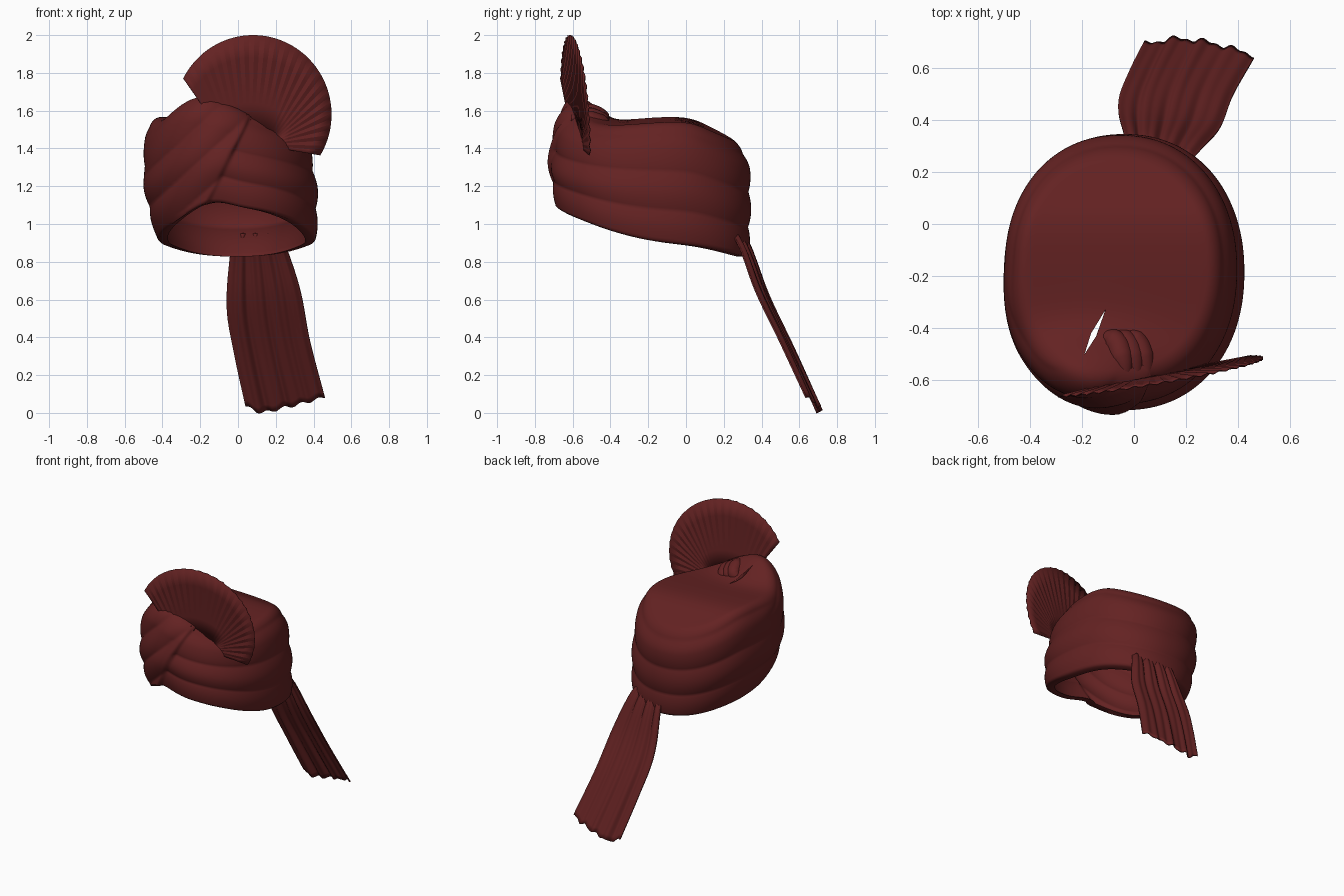
import bpy, bmesh, math
from mathutils import Vector

cube = bpy.data.objects.get("Cube")
if cube:
    bpy.data.objects.remove(cube)

cloth = bpy.data.materials.new("dark red cloth")
cloth.use_nodes = True
colour = (0.126, 0.016, 0.016, 1)
cloth.diffuse_color = colour
shader = cloth.node_tree.nodes["Principled BSDF"]
shader.inputs["Base Color"].default_value = colour
shader.inputs["Roughness"].default_value = 0.9


def smooth(a, b, x):
    t = min(1, max(0, (x - a) / (b - a)))
    return t * t * (3 - 2 * t)


def guide(points, x):
    """Smooth curve through a short list of (position, value) pairs."""
    x = min(points[-1][0], max(points[0][0], x))
    last = len(points) - 1
    i = 0
    while i < last - 1 and x > points[i + 1][0]:
        i += 1

    def slope(k):
        (a, p), (b, q) = points[max(k - 1, 0)], points[min(k + 1, last)]
        return (q - p) / (b - a)

    (a, p), (b, q) = points[i], points[i + 1]
    w = b - a
    t = (x - a) / w
    s = t * t * (3 - 2 * t)
    return (p * (1 - s) + q * s + w * slope(i) * t * (1 - t) ** 2
            - w * slope(i + 1) * t * t * (1 - t))


def grid_object(name, rows, closed=False, angle=40):
    """Skin rows of points into a surface."""
    bm = bmesh.new()
    vs = [[bm.verts.new(p) for p in row] for row in rows]
    n = len(rows[0])
    for a, b in zip(vs, vs[1:]):
        for i in range(n if closed else n - 1):
            j = (i + 1) % n
            bm.faces.new((a[i], a[j], b[j], b[i]))
    bmesh.ops.remove_doubles(bm, verts=bm.verts, dist=0.00001)
    bmesh.ops.recalc_face_normals(bm, faces=bm.faces)
    mesh = bpy.data.meshes.new(name)
    bm.to_mesh(mesh)
    bm.free()
    obj = bpy.data.objects.new(name, mesh)
    bpy.context.collection.objects.link(obj)
    mesh.materials.append(cloth)
    bpy.ops.object.select_all(action='DESELECT')
    obj.select_set(True)
    bpy.context.view_layer.objects.active = obj
    bpy.ops.object.shade_smooth_by_angle(angle=math.radians(angle))
    return obj


# Outline guides of the wrapped body
HEM = [(-0.7, 1.09), (-0.6, 1.04), (-0.4, 0.965), (-0.2, 0.915), (0.1, 0.875), (0.33, 0.825)]
CROWN = [(-0.7, 1.52), (-0.4, 1.53), (-0.1, 1.55), (0.03, 1.54), (0.15, 1.49), (0.33, 1.4)]
FLAP_EDGE = [(1.1, -0.16), (1.25, -0.09), (1.4, -0.02), (1.57, 0.06)]
MID_X = [(0, -0.005), (0.4, -0.035), (1, -0.065)]
MID_Y = [(0, -0.18), (0.4, -0.185), (0.8, -0.17), (1, -0.16)]
HALF_X = [(0, 0.405), (0.2, 0.43), (0.45, 0.445), (0.8, 0.425), (1, 0.41)]
HALF_Y = [(0, 0.5), (0.4, 0.515), (0.8, 0.495), (1, 0.47)]


def crown_height(x, y):
    lump = 0.15 * math.exp(-((x + 0.19) / 0.27) ** 2 - ((y + 0.58) / 0.14) ** 2)
    return guide(CROWN, y) - 0.04 * x + lump


def body_point(t, r, h, inset):
    c, s = math.cos(t), math.sin(t)
    sc = math.copysign(abs(c) ** 0.93, c)
    ss = math.copysign(abs(s) ** 0.93, s)
    cx, cy, hx, hy = (guide(g, h) for g in (MID_X, MID_Y, HALF_X, HALF_Y))
    wall_y = cy + hy * ss
    x = cx + (hx - inset) * sc * r
    y = cy + (hy - inset) * ss * r
    # The hem peaks where the flap crosses the front
    front = smooth(-0.1, -0.5, wall_y)
    low = guide(HEM, wall_y) + 0.045 * front * math.exp(-((x + 0.14) / 0.13) ** 2)
    z = low + h * (crown_height(x, y) - inset * 0.8 - low)
    # Horizontal wraps, with a diagonal flap lapped over the front
    wrap = 0.015 * abs(math.sin(math.pi * (3.1 * h + 0.15))) ** 0.8
    flap_fold = 0.016 * abs(math.sin(math.pi * (z - 0.95 * x) / 0.19)) ** 0.8
    left = front * smooth(0.012, -0.012, x - guide(FLAP_EDGE, z))
    off = wrap * (1 - left) + left * (0.02 + flap_fold)
    off *= smooth(0.72, 0.98, r)
    return (x + c * off, y + s * off, z)


# Wrapped body: inner lining, rounded hem, outer wall, shoulder and crown
wall = [(1, 0.8 * i / 44) for i in range(1, 45)]
shoulder = [(1 - 0.17 * (1 - math.cos(a)), 0.8 + 0.2 * math.sin(a))
            for a in [math.pi / 2 * i / 14 for i in range(1, 15)]]
cap = [(0.83 * (1 - i / 18), 1) for i in range(1, 19)]
profile = [(0.98, 0)] + wall + shoulder + cap
stations = [(r, h, 0.045 - 0.015 * smooth(0, 0.4, h)) for r, h in reversed(profile)]
stations += [(r, h, 0) for r, h in profile]
COLS = 320
body = grid_object("wrapped_body",
                   [[body_point(math.tau * i / COLS, *st) for i in range(COLS)] for st in stations],
                   closed=True, angle=60)

# Narrow slit in the crown beside the twist
slit = [(-0.11, -0.33), (-0.165, -0.42), (-0.19, -0.5), (-0.145, -0.43)]
cutter = grid_object("slit_cutter", [[(x, y, z) for x, y in slit] for z in (1.35, 1.9)], closed=True)
bm = bmesh.new()
bm.from_mesh(cutter.data)
bmesh.ops.holes_fill(bm, edges=bm.edges)
bmesh.ops.recalc_face_normals(bm, faces=bm.faces)
bm.to_mesh(cutter.data)
bm.free()
cutter.hide_render = True
cutter.hide_set(True)
cut = body.modifiers.new("slit", 'BOOLEAN')
cut.operation = 'DIFFERENCE'
cut.object = cutter


# Twisted rolls tucked into the crown behind the flap
def roll(name, points, radius):
    curve = bpy.data.curves.new(name, 'CURVE')
    curve.dimensions = '3D'
    curve.bevel_depth = radius
    curve.bevel_resolution = 5
    spline = curve.splines.new('BEZIER')
    spline.bezier_points.add(len(points) - 1)
    for i, (bp, p) in enumerate(zip(spline.bezier_points, points)):
        bp.co = p
        bp.handle_left_type = bp.handle_right_type = 'AUTO'
        bp.radius = 0.4 if i in (0, len(points) - 1) else 1
    curve.materials.append(cloth)
    obj = bpy.data.objects.new(name, curve)
    bpy.context.collection.objects.link(obj)


for k in range(3):
    d = 0.04 * k
    roll(f"crown_roll_{k + 1}",
         [(-0.14 + d, -0.45 + d / 4, 1.54), (-0.08 + d, -0.45, 1.56 - d / 3),
          (-0.05 + d, -0.51, 1.59 - d / 2), (-0.03 + d, -0.61, 1.6 - d / 2)], 0.048)

# Pleated fan standing behind the front flap
PLEATS = 46
fan_rows = []
for k in range(5):
    f = k / 4
    row = []
    for i in range(PLEATS + 1):
        u = i / PLEATS
        a = math.radians(-31 + 184 * u)
        b = math.radians(-52 + 205 * u)
        outer = Vector((0.08 + 0.415 * math.cos(a), 1.58 + 0.42 * math.sin(a)))
        inner = Vector((0.05 + 0.16 * math.cos(b), 1.46 + 0.06 * math.sin(b)))
        x, z = inner.lerp(outer, f)
        y = -0.6 + 0.17 * x - 0.07 * (z - 1.6)
        row.append((x, y + 0.004 * f * (1 if i % 2 else -1), z))
    fan_rows.append(row)
fan = grid_object("pleated_fan", fan_rows, angle=10)

# Hanging tail of gathered cloth at the back
LEFT = [(0, -0.02), (0.1, -0.04), (0.43, -0.06), (0.7, -0.02), (1, 0.04)]
RIGHT = [(0, 0.22), (0.1, 0.26), (0.35, 0.33), (0.65, 0.38), (1, 0.46)]
DEPTH = [(0, 0.3), (0.1, 0.345), (0.35, 0.425), (0.65, 0.55), (1, 0.69)]
HEM_Z = [(0, 0.035), (0.2, 0.005), (0.5, 0.03), (0.75, 0.055), (1, 0.085)]
tail_rows = []
for k in range(31):
    v = k / 30
    row = []
    for i in range(81):
        u = i / 80
        x = guide(LEFT, v) * (1 - u) + guide(RIGHT, v) * u
        wave = math.sin(u * 23 + 1.5 * v) + 0.7 * math.sin(u * 47 + 2)
        bow = 0.025 * v * math.sin(math.pi * u) - 0.045 * max(0, u - 0.3) / 0.7
        y = guide(DEPTH, v) + bow + 0.007 * wave
        ragged = 0.008 * math.sin(u * 29) * v
        z = 0.95 + (guide(HEM_Z, u) - 0.95) * v + ragged
        row.append((x, y, z))
    tail_rows.append(row)
tail = grid_object("hanging_tail", tail_rows)

# Give the loose cloth a little thickness
for obj, depth in ((fan, 0.004), (tail, 0.008)):
    solid = obj.modifiers.new("thickness", 'SOLIDIFY')
    solid.thickness = depth
    solid.offset = 0
